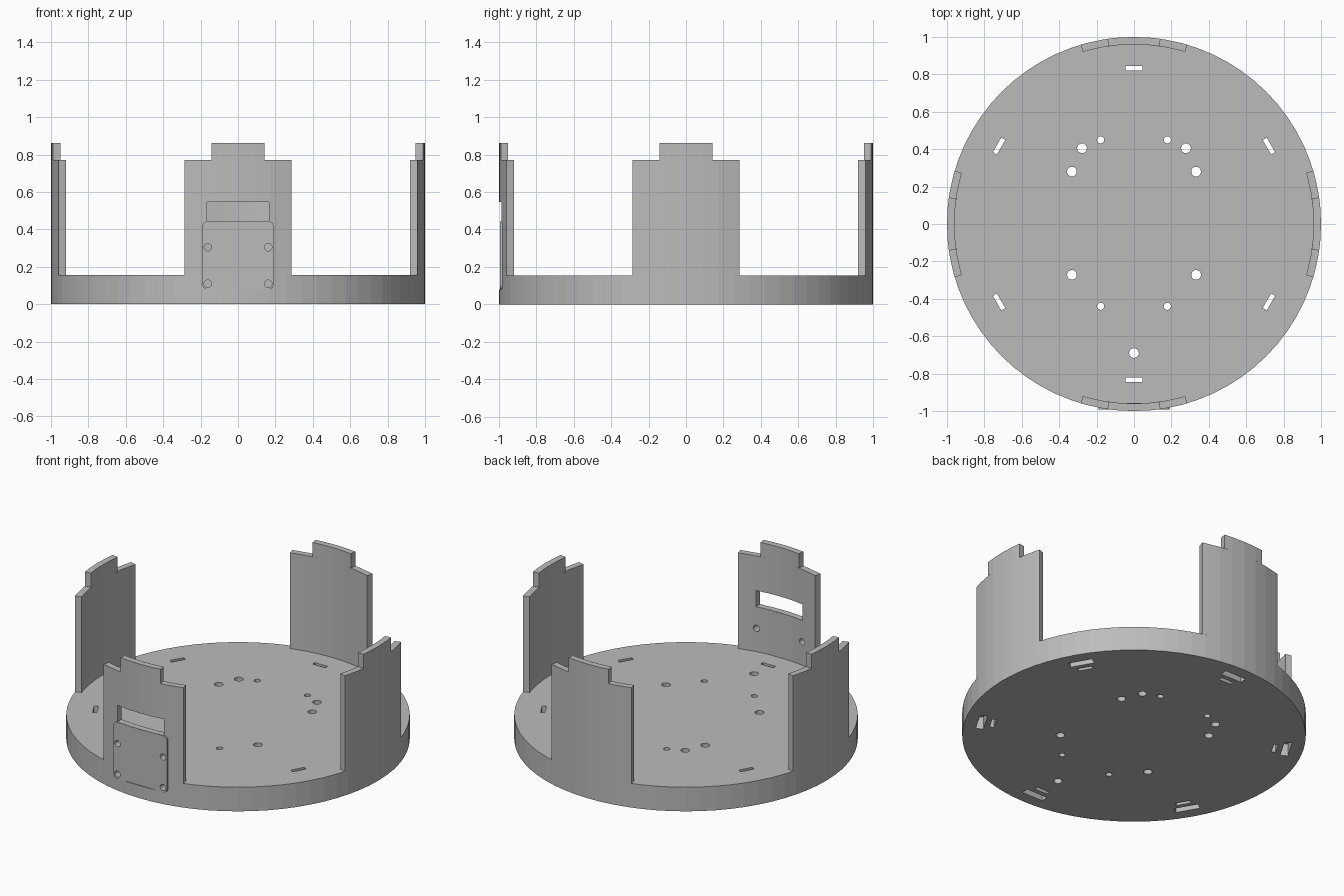
import bpy, bmesh, math
from mathutils import Matrix, Vector

if "Cube" in bpy.data.objects:
    bpy.data.objects.remove(bpy.data.objects["Cube"])

grey = bpy.data.materials.new("plain grey")
grey.diffuse_color = (0.5, 0.5, 0.5, 1)
grey.use_nodes = True
grey.node_tree.nodes["Principled BSDF"].inputs["Base Color"].default_value = grey.diffuse_color

BASE_TOP, PANEL_TOP, TAB_TOP = 0.155, 0.77, 0.862
R_OUT, R_IN = 1.0, 0.96
STEP = 5.0  # degrees per facet


def finish(name, bm):
    bmesh.ops.recalc_face_normals(bm, faces=bm.faces[:])
    mesh = bpy.data.meshes.new(name)
    bm.to_mesh(mesh)
    bm.free()
    mesh.materials.append(grey)
    ob = bpy.data.objects.new(name, mesh)
    bpy.context.collection.objects.link(ob)
    return ob


def prism(bm, pts, offset):
    """Extrude a closed outline of 3D points along an offset."""
    face = bm.faces.new([bm.verts.new(p) for p in pts])
    new = bmesh.ops.extrude_face_region(bm, geom=[face])["geom"]
    bmesh.ops.translate(bm, vec=offset, verts=[v for v in new if isinstance(v, bmesh.types.BMVert)])


def box(bm, centre, size, turn=0.0):
    m = Matrix.Rotation(turn, 4, 'Z') @ Matrix.Translation(centre) @ Matrix.Diagonal((*size, 1))
    bmesh.ops.create_cube(bm, size=1, matrix=m)


def rod(bm, centre, radius, length, axis='Z'):
    m = Matrix.Translation(centre)
    if axis == 'Y':
        m = m @ Matrix.Rotation(math.pi / 2, 4, 'X')
    bmesh.ops.create_cone(bm, cap_ends=True, segments=20, radius1=radius, radius2=radius,
                          depth=length, matrix=m)


def arc_wall(name, centre, half, z0, z1):
    """Curved wall with radial ends, centred on an angle in degrees."""
    n = int(half // STEP)
    angs = [-half] + [i * STEP for i in range(-n, n + 1)] + [half]
    rad = [math.radians(centre + a) for a in angs]
    pts = [(R_OUT * math.cos(a), R_OUT * math.sin(a), z0) for a in rad]
    pts += [(R_IN * math.cos(a), R_IN * math.sin(a), z0) for a in reversed(rad)]
    bm = bmesh.new()
    prism(bm, pts, (0, 0, z1 - z0))
    return finish(name, bm)


def cut(ob, cutter):
    mod = ob.modifiers.new("cut", 'BOOLEAN')
    mod.operation, mod.solver, mod.object = 'DIFFERENCE', 'EXACT', cutter
    cutter.hide_render = True
    cutter.hide_viewport = True


# Round base
bm = bmesh.new()
prism(bm, [(math.cos(math.radians(a * STEP)), math.sin(math.radians(a * STEP)), 0)
           for a in range(int(360 / STEP))], (0, 0, BASE_TOP))
base = finish("base", bm)

# Screw holes, through slots and underside pockets in the base
bm = bmesh.new()
for s in (-1, 1):
    for x, y, r in ((0.278, 0.405, 0.026), (0.332, 0.28, 0.026), (0.332, -0.272, 0.026),
                    (0.178, 0.45, 0.019), (0.178, -0.44, 0.019)):
        rod(bm, (s * x, y, 0.08), r, 0.4)
rod(bm, (0, -0.69, 0.08), 0.026, 0.4)
for i in range(6):
    turn = math.radians(30 + 60 * i)
    box(bm, (0.833, 0, 0.08), (0.025, 0.09, 0.4), turn)
    box(bm, (0.9, 0, 0), (0.045, 0.15, 0.16), turn)
cut(base, finish("base_hole_cutter", bm))

# Four upright panels, each with a raised centre tab
panels = {}
for side, ang in (("right", 0), ("back", 90), ("left", 180), ("front", 270)):
    panels[side] = arc_wall(side + "_panel", ang, 16.55, BASE_TOP, PANEL_TOP)
    arc_wall(side + "_tab", ang, 8.15, PANEL_TOP, TAB_TOP)

# Flat mounting plate with rounded corners on the front panel
PW, PZ0, PZ1, PR = 0.19, 0.08, 0.442, 0.025
pts = []
for cx, cz, start in ((PW - PR, PZ1 - PR, 0), (PR - PW, PZ1 - PR, 90),
                      (PR - PW, PZ0 + PR, 180), (PW - PR, PZ0 + PR, 270)):
    for k in range(5):
        a = math.radians(start + 22.5 * k)
        pts.append(Vector((cx + PR * math.cos(a), -0.993, cz + PR * math.sin(a))))
bm = bmesh.new()
prism(bm, pts, (0, 0.037, 0))
plate = finish("mounting_plate", bm)

# Flat recess that lets the plate sit in the curved wall
bm = bmesh.new()
prism(bm, [p + Vector((0, 0.002, 0)) for p in pts], (0, -0.1, 0))
recess = finish("recess_cutter", bm)
cut(base, recess)
cut(panels["front"], recess)

# Window opening above the plate
bm = bmesh.new()
box(bm, (0, -0.97, 0.495), (0.33, 0.2, 0.104))
cut(panels["front"], finish("window_cutter", bm))

# Four screw holes through the plate
bm = bmesh.new()
for x in (-0.162, 0.162):
    for z in (0.11, 0.305):
        rod(bm, (x, -0.98, z), 0.02, 0.16, 'Y')
holes = finish("plate_hole_cutter", bm)
for ob in (plate, base, panels["front"]):
    cut(ob, holes)
